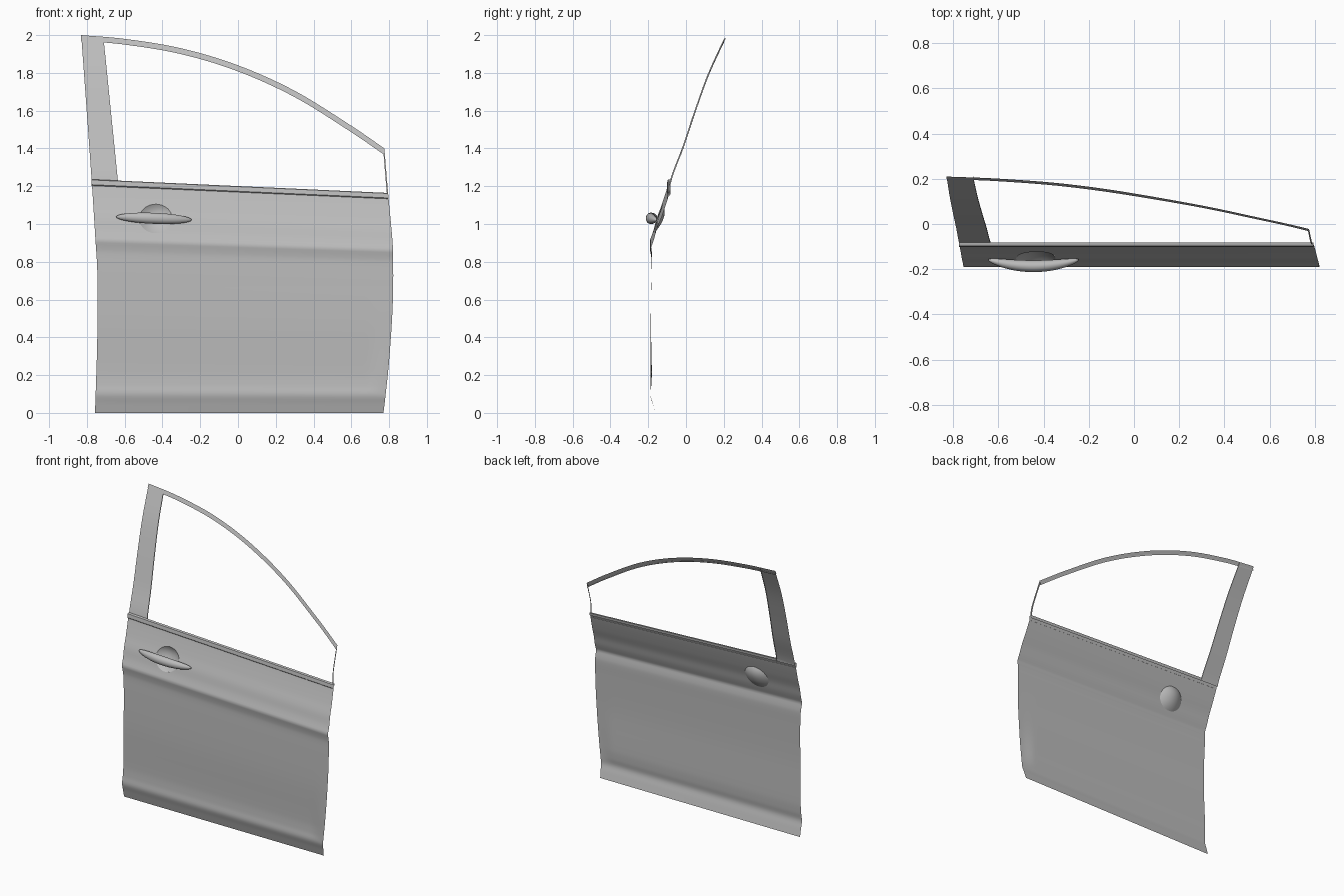
import bpy, bmesh, math

if "Cube" in bpy.data.objects:
    bpy.data.objects.remove(bpy.data.objects["Cube"], do_unlink=True)

paint = bpy.data.materials.new("grey paint")
paint.use_nodes = True
grey = (0.5, 0.5, 0.5, 1)
paint.diffuse_color = grey
paint.node_tree.nodes["Principled BSDF"].inputs["Base Color"].default_value = grey


def spline(points, t):
    """Smooth curve value at t through (position, value) points."""
    t = min(max(t, points[0][0]), points[-1][0])
    last = len(points) - 1
    i = next(k for k in range(last) if t <= points[k + 1][0])

    def slope(k):
        a, b = points[max(k - 1, 0)], points[min(k + 1, last)]
        return (b[1] - a[1]) / (b[0] - a[0])
    (p, a), (q, b) = points[i], points[i + 1]
    w = q - p
    s = (t - p) / w
    return ((2*s**3 - 3*s*s + 1) * a + (s**3 - 2*s*s + s) * w * slope(i)
            + (3*s*s - 2*s**3) * b + (s**3 - s*s) * w * slope(i + 1))


def ramp(a, b, t):
    s = min(max((t - a) / (b - a), 0), 1)
    return s * s * (3 - 2 * s)


# Shape curves: door section, window lean, front and rear edges, roof line
SECTION = [(0, -.163), (.05, -.176), (.1, -.189), (.15, -.184), (.22, -.181),
           (.5, -.186), (.75, -.183), (.85, -.181), (.89, -.186), (.915, -.19),
           (.935, -.183), (.97, -.171), (1.03, -.155), (1.1, -.129),
           (1.2, -.097), (1.235, -.09)]
LEAN = [(1.15, -.093), (1.23, -.085), (1.4, -.022), (1.6, .045), (1.8, .118), (2, .21)]
REAR = [(0, -.757), (.4, -.745), (.75, -.745), (.92, -.755), (1.235, -.775), (2, -.83)]
FRONT = [(0, .77), (.1, .782), (.3, .802), (.6, .82), (.87, .82), (1, .81),
         (1.16, .795), (1.4, .775)]
ROOF = [(-.83, 2), (-.6, 1.98), (-.3, 1.93), (0, 1.84), (.3, 1.705), (.6, 1.52), (.775, 1.4)]
BELT = 1.235


def taper(x):
    return 1 - .037 * (x + .75)


def skin(x, z):
    """Depth of the door skin; the recess fades out at the lower front corner."""
    h = z / taper(x)
    y = spline(SECTION, h)
    if .1 < h < .7:
        y += (min(y, -.189) - y) * ramp(.68, .79, x) * (1 - ramp(.25, .7, h))
    return y


def finish(name, bm, angle=35):
    mesh = bpy.data.meshes.new(name)
    bm.to_mesh(mesh)
    bm.free()
    obj = bpy.data.objects.new(name, mesh)
    bpy.context.collection.objects.link(obj)
    mesh.materials.append(paint)
    bpy.ops.object.select_all(action='DESELECT')
    obj.select_set(True)
    bpy.context.view_layer.objects.active = obj
    bpy.ops.object.shade_smooth_by_angle(angle=math.radians(angle))
    return obj


def sheet(rows):
    """Surface through equal-length rows of points."""
    bm = bmesh.new()
    grid = [[bm.verts.new(p) for p in row] for row in rows]
    for a, b in zip(grid, grid[1:]):
        for i in range(len(a) - 1):
            bm.faces.new((a[i], a[i + 1], b[i + 1], b[i]))
    return bm


def steps(a, b, n):
    return [a + (b - a) * i / n for i in range(n + 1)]


# Door skin
rows = []
for h in steps(0, BELT, 100):
    row = []
    for u in steps(0, 1, 90):
        left = spline(REAR, h)
        right = spline(FRONT, h * taper(.8))
        x = left + (right - left) * u
        z = h * taper(x)
        row.append((x, skin(x, z), z))
    rows.append(row)
bm = sheet(rows)

# Round opening behind the handle, with its rim snapped to an ellipse
CX, CZ, RX, RZ = -.435, 1.028, .087, .077


def radius(p):
    return math.hypot((p.x - CX) / RX, (p.z - CZ) / RZ)


inside = [f for f in bm.faces if radius(f.calc_center_median()) < 1]
bmesh.ops.delete(bm, geom=inside, context='FACES')
for v in bm.verts:
    r = radius(v.co)
    if v.is_boundary and r < 1.4:
        v.co.x = CX + (v.co.x - CX) / r
        v.co.z = CZ + (v.co.z - CZ) / r
        v.co.y = skin(v.co.x, v.co.z)
finish("door_skin", bm)

# Handle dish
rows = []
for r in steps(.01, 1, 12):
    row = []
    for a in steps(0, 2 * math.pi, 48):
        x, z = CX + RX * r * math.cos(a), CZ + RZ * r * math.sin(a)
        row.append((x, skin(x, z) + .032 * (1 - r * r), z))
    rows.append(row)
bm = sheet(rows)
bmesh.ops.remove_doubles(bm, verts=bm.verts, dist=1e-5)
bmesh.ops.holes_fill(bm, edges=[e for e in bm.edges if e.is_boundary and
                                radius(e.verts[0].co) < .1], sides=0)
bmesh.ops.recalc_face_normals(bm, faces=bm.faces)
finish("handle_dish", bm)

# Handle grip: a slim ellipsoid bowed towards the door at both ends
bm = bmesh.new()
bmesh.ops.create_uvsphere(bm, u_segments=48, v_segments=24, radius=1)
for v in bm.verts:
    x, y, z = v.co
    v.co = (-.445 + .2 * x, -.187 + .026 * y + .028 * x * x, 1.03 + .029 * z - .008 * x)
finish("handle_grip", bm, 60)

# Belt moulding: raised band with a return along the window sill
rows = []
for u in steps(0, 1, 40):
    x = -.775 + 1.57 * u
    k = taper(x)
    rows.append([(x, skin(x, h * k) + d, h * k) for h, d in
                 ((1.2, .002), (1.207, -.006), (1.232, -.007), (BELT, -.003), (BELT, .008), (1.215, .008))])
finish("belt_moulding", sheet(rows))

# Rear window pillar
rows = []
for z in steps(1.215, 1.985, 24):
    left, right = spline(REAR, z), -.635 - .075 * (z - 1.22) / .745
    rows.append([(x, spline(LEAN, z) + .002, z) for x in steps(left, right, 4)]
                + [(right, spline(LEAN, z) + .008, z)])
finish("rear_pillar", sheet(rows))

# Roof rail with an inner lip
rows = []
for x in steps(-.83, .775, 60):
    z = spline(ROOF, x)
    drop = .024 + .004 * ramp(-.8, .7, x)
    low = z - drop
    rows.append([(x, spline(LEAN, z), z), (x, spline(LEAN, low), low),
                 (x, spline(LEAN, low) + .008, low + .002),
                 (x, spline(LEAN, low) + .006, low - .006)])
finish("roof_rail", sheet(rows))

# Slim front post
rows = []
for z in steps(1.15, 1.39, 12):
    x = spline(FRONT, z)
    rows.append([(x, spline(LEAN, z), z), (x - .007, spline(LEAN, z) + .001, z),
                 (x - .007, spline(LEAN, z) + .008, z)])
finish("front_post", sheet(rows))
